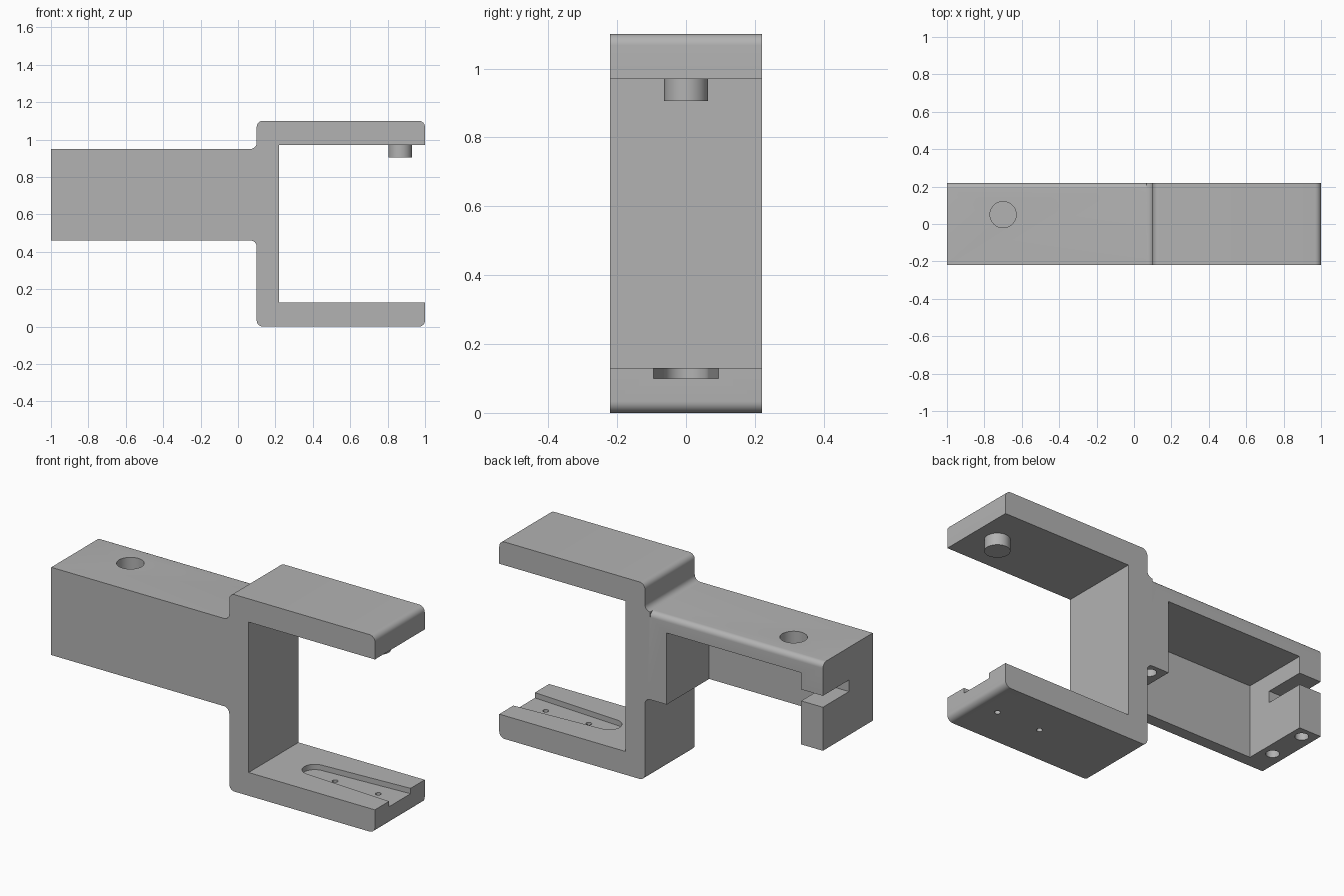
import bpy
import bmesh
from math import pi, cos, sin
from mathutils import Vector

old = bpy.data.objects.get("Cube")
if old:
    bpy.data.objects.remove(old, do_unlink=True)

HALF = 0.22       # half of the bracket depth
FILLET = 0.033    # rounding of the profile corners

grey = bpy.data.materials.new("matte_grey")
grey.use_nodes = True
COLOUR = (0.45, 0.45, 0.45, 1)
grey.diffuse_color = COLOUR
grey.node_tree.nodes["Principled BSDF"].inputs["Base Color"].default_value = COLOUR


def prism(name, points, start, end, axis):
    """Extrude a closed outline along an axis; 'x' uses (y, z), 'y' (x, z), 'z' (x, y)."""
    place = {"x": lambda a, b: (start, a, b),
             "y": lambda a, b: (a, start, b),
             "z": lambda a, b: (a, b, start)}[axis]
    bm = bmesh.new()
    face = bm.faces.new([bm.verts.new(place(*p)) for p in points])
    new = bmesh.ops.extrude_face_region(bm, geom=[face])["geom"]
    shift = Vector([(end - start) * (axis == c) for c in "xyz"])
    bmesh.ops.translate(bm, vec=shift, verts=[v for v in new if isinstance(v, bmesh.types.BMVert)])
    bmesh.ops.recalc_face_normals(bm, faces=bm.faces)
    mesh = bpy.data.meshes.new(name)
    bm.to_mesh(mesh)
    bm.free()
    mesh.materials.append(grey)
    obj = bpy.data.objects.new(name, mesh)
    bpy.context.collection.objects.link(obj)
    return obj


def box(name, x, y, z):
    return prism(name, [(x[0], y[0]), (x[1], y[0]), (x[1], y[1]), (x[0], y[1])], z[0], z[1], "z")


def arc(cx, cy, r, a, b, steps):
    angles = [a + (b - a) * i / steps for i in range(steps + 1)]
    return [(cx + r * cos(t), cy + r * sin(t)) for t in angles]


def cylinder(name, x, y, r, z, sides=40):
    return prism(name, arc(x, y, r, 0, 2 * pi, sides)[:-1], z[0], z[1], "z")


def rounded(corners, r, steps=8):
    """Outline of right-angled corners (x, z, is_rounded) with true fillets."""
    out = []
    for i, (x, z, soft) in enumerate(corners):
        p = Vector((x, z))
        if not soft:
            out.append((x, z))
            continue
        before = (Vector(corners[i - 1][:2]) - p).normalized()
        after = (Vector(corners[(i + 1) % len(corners)][:2]) - p).normalized()
        centre = p + (before + after) * r
        for k in range(steps + 1):
            t = pi / 2 * k / steps
            out.append(tuple(centre - after * r * cos(t) - before * r * sin(t)))
    return out


# Main body: arm and C-shaped jaw in one side profile
profile = [
    (-1, 0.46, False), (0.1, 0.46, True), (0.1, 0, True), (1, 0, True),
    (1, 0.13, False), (0.22, 0.13, False), (0.22, 0.97, False), (1, 0.97, False),
    (1, 1.1, True), (0.1, 1.1, True), (0.1, 0.95, True), (-1, 0.95, False),
]
body = prism("bracket_body", rounded(profile, FILLET), -HALF, HALF, "y")

# Pocket open to the back and underside, and the cable slot in the end wall
cutters = [
    box("pocket_cutter", (-0.866, -0.035), (-0.155, 0.4), (0.3, 0.86)),
    box("end_slot_cutter", (-1.1, -0.8), (-0.01, 0.4), (0.703, 0.767)),
]

# Rounded upper back edge of the arm
edge_r = 0.03
edge = arc(HALF - edge_r, 0.95 - edge_r, edge_r, 0, pi / 2, 8)
edge += [(HALF - edge_r, 1.0), (HALF + 0.05, 1.0), (HALF + 0.05, 0.95 - edge_r)]
cutters.append(prism("edge_cutter", edge, -1.1, 0.1 - FILLET, "x"))

# Blind hole on top of the arm and screw holes below
cutters.append(cylinder("top_hole_cutter", -0.7, 0.05, 0.07, (0.88, 1.2)))
for x in (-0.93, 0.035):
    for y in (-0.06, 0.16):
        cutters.append(cylinder("screw_hole_cutter", x, y, 0.034, (0.35, 0.62), 28))

# Tapered groove in the lower jaw with two small through holes
groove = arc(0.475, 0, 0.065, pi / 2, 3 * pi / 2, 20) + [(1.0, -0.095), (1.1, -0.1), (1.1, 0.1), (1.0, 0.095)]
cutters.append(prism("groove_cutter", groove, 0.1, 0.3, "z"))
for x in (0.6, 0.867):
    cutters.append(cylinder("pin_hole_cutter", x, 0, 0.015, (-0.1, 0.2), 20))

# Apply every cut, then discard the cutters
for c in cutters:
    mod = body.modifiers.new(c.name, "BOOLEAN")
    mod.operation = "DIFFERENCE"
    mod.solver = "EXACT"
    mod.object = c
bpy.context.view_layer.update()
result = bpy.data.meshes.new_from_object(body.evaluated_get(bpy.context.evaluated_depsgraph_get()))
body.modifiers.clear()
body.data = result
for c in cutters:
    bpy.data.objects.remove(c, do_unlink=True)

# Locating pin under the upper jaw
pin = cylinder("locating_pin", 0.867, 0, 0.0635, (0.905, 0.98), 48)

for obj in (body, pin):
    bpy.ops.object.select_all(action="DESELECT")
    obj.select_set(True)
    bpy.context.view_layer.objects.active = obj
    bpy.ops.object.shade_smooth_by_angle(angle=pi / 6)
